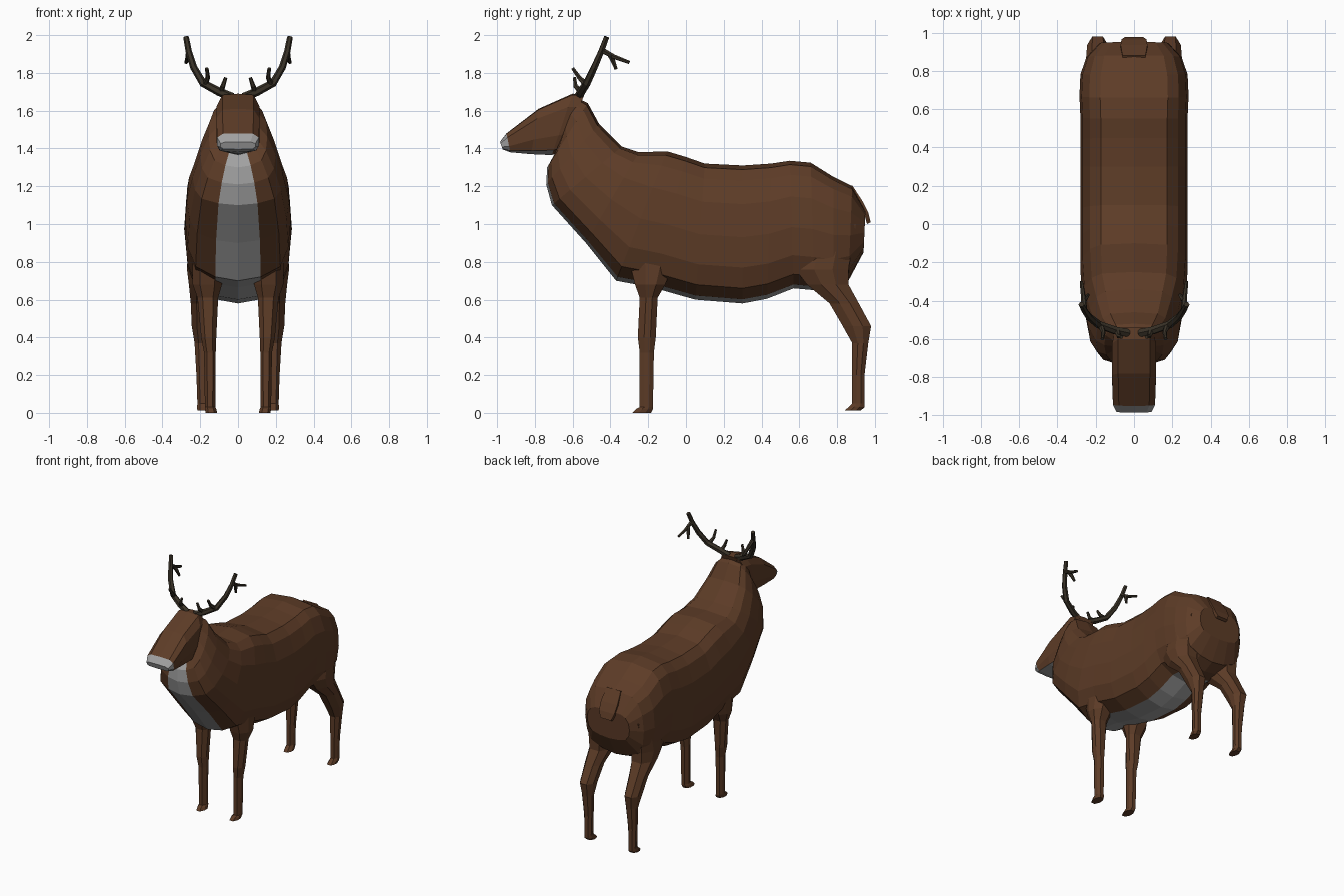
import bpy, bmesh
from mathutils import Vector


def material(name, rgb):
    m = bpy.data.materials.new(name)
    m.diffuse_color = (*rgb, 1)
    return m


BROWN = material("brown_fur", (0.11, 0.045, 0.02))
GREY = material("pale_grey_fur", (0.36, 0.36, 0.36))
ANTLER = material("dark_antler", (0.04, 0.031, 0.02))


def loft(name, rings, mats, rule=None):
    """Skin closed rings of equal length; rule(face, row, column) picks the colour."""
    bm = bmesh.new()
    rows = [[bm.verts.new(p) for p in ring] for ring in rings]
    n = len(rows[0])
    made = []
    for i in range(len(rows) - 1):
        for j in range(n):
            k = (j + 1) % n
            f = bm.faces.new((rows[i][j], rows[i][k], rows[i + 1][k], rows[i + 1][j]))
            made.append((f, i, j))
    made.append((bm.faces.new(rows[0]), -1, 0))
    made.append((bm.faces.new(rows[-1]), len(rows), 0))
    bm.normal_update()
    bmesh.ops.recalc_face_normals(bm, faces=bm.faces[:])
    if rule:
        for f, i, j in made:
            f.material_index = rule(f, i, j)
    me = bpy.data.meshes.new(name)
    bm.to_mesh(me)
    bm.free()
    for m in mats:
        me.materials.append(m)
    ob = bpy.data.objects.new(name, me)
    bpy.context.collection.objects.link(ob)
    return ob


def section(station, half):
    """Mirrored cross-section hung between a top and a bottom point."""
    ty, tz, by, bz, w = station
    right = [(x * w, ty + (by - ty) * t, tz + (bz - tz) * t) for x, t in half]
    left = [(-x, y, z) for x, y, z in right[-2:0:-1]]
    return right + left


# Body and neck: top y, top z, bottom y, bottom z, half width
body_stations = [
    (-0.58, 1.67, -0.69, 1.37, 0.11),
    (-0.52, 1.64, -0.735, 1.30, 0.155),
    (-0.46, 1.53, -0.74, 1.21, 0.20),
    (-0.34, 1.41, -0.71, 1.10, 0.24),
    (-0.25, 1.38, -0.53, 0.90, 0.27),
    (-0.10, 1.385, -0.37, 0.70, 0.28),
    (0.00, 1.355, -0.18, 0.665, 0.28),
    (0.10, 1.32, 0.05, 0.60, 0.28),
    (0.30, 1.31, 0.30, 0.58, 0.28),
    (0.45, 1.32, 0.43, 0.605, 0.28),
    (0.55, 1.335, 0.57, 0.66, 0.28),
    (0.66, 1.325, 0.68, 0.65, 0.285),
    (0.78, 1.25, 0.78, 0.66, 0.28),
    (0.88, 1.20, 0.86, 0.70, 0.25),
    (0.95, 1.07, 0.94, 0.85, 0.18),
]
body_half = [(0, 0), (0.62, 0.03), (0.82, 0.11), (0.96, 0.28), (1, 0.52),
             (0.95, 0.74), (0.8, 0.89), (0.43, 0.97), (0, 1)]
loft("body", [section(s, body_half) for s in body_stations], [BROWN, GREY],
     lambda f, i, j: int(j in (7, 8) and 0 <= i < 11))

# Head with pale muzzle tip and chin
head_stations = [
    (-0.54, 1.685, -0.64, 1.39, 0.10),
    (-0.60, 1.69, -0.71, 1.365, 0.115),
    (-0.78, 1.61, -0.82, 1.37, 0.115),
    (-0.95, 1.48, -0.93, 1.38, 0.11),
    (-0.985, 1.435, -0.97, 1.395, 0.092),
]
head_half = [(0, 0), (0.72, 0.02), (1, 0.22), (1, 0.68), (0.85, 0.92), (0, 1)]
loft("head", [section(s, head_half) for s in head_stations], [BROWN, GREY],
     lambda f, i, j: int(i >= 3 or (j in (4, 5) and i >= 1)))


# Legs: z, front y, back y, inner x, outer x
def leg(name, side, levels):
    rings = []
    for z, y0, y1, x0, x1 in levels:
        ym, dy = (y0 + y1) / 2, (y1 - y0) / 2
        xm, dx = (x0 + x1) / 2, (x1 - x0) / 2
        rings.append([(side * (xm + a * dx), ym + b * dy, z) for a, b in
                      ((-0.5, -1), (0.5, -1), (1, -0.3), (1, 0.4),
                       (0.5, 1), (-0.5, 1), (-1, 0.4), (-1, -0.3))])
    loft(name, rings, [BROWN])


front_levels = [
    (0.80, -0.30, -0.06, 0.08, 0.24), (0.68, -0.27, -0.11, 0.085, 0.24),
    (0.61, -0.245, -0.15, 0.105, 0.215), (0.40, -0.255, -0.16, 0.115, 0.195),
    (0.32, -0.245, -0.17, 0.118, 0.18), (0.03, -0.245, -0.175, 0.12, 0.175),
    (0.02, -0.265, -0.175, 0.115, 0.175), (0.0, -0.285, -0.185, 0.11, 0.172)]
hind_levels = [
    (1.00, 0.64, 0.90, 0.12, 0.26), (0.76, 0.58, 0.86, 0.09, 0.27),
    (0.68, 0.64, 0.86, 0.10, 0.26), (0.58, 0.76, 0.915, 0.125, 0.25),
    (0.46, 0.83, 0.98, 0.135, 0.245), (0.37, 0.88, 0.965, 0.145, 0.23),
    (0.20, 0.88, 0.945, 0.155, 0.22), (0.05, 0.88, 0.945, 0.16, 0.215),
    (0.03, 0.86, 0.945, 0.158, 0.217), (0.012, 0.84, 0.925, 0.155, 0.215)]
for side, label in ((1, "right"), (-1, "left")):
    leg("front_leg_" + label, side, front_levels)
    leg("hind_leg_" + label, side, hind_levels)


# Antlers: tapered tubes along short paths
def tube(name, side, path, r0, r1):
    pts = [Vector((side * x, y, z)) for x, y, z in path]
    rings = []
    for i, p in enumerate(pts):
        d = (pts[min(i + 1, len(pts) - 1)] - pts[max(i - 1, 0)]).normalized()
        u = d.cross(Vector((0, 1, 0))).normalized()
        v = d.cross(u)
        r = r0 + (r1 - r0) * i / (len(pts) - 1)
        rings.append([p + r * (a * u + b * v) for a, b in
                      ((1, 0), (0.5, 0.87), (-0.5, 0.87), (-1, 0), (-0.5, -0.87), (0.5, -0.87))])
    loft(name, rings, [ANTLER])


beam = [(0.03, -0.57, 1.67), (0.10, -0.555, 1.70), (0.185, -0.525, 1.745),
        (0.235, -0.485, 1.83), (0.26, -0.45, 1.91), (0.275, -0.42, 1.99)]
tines = {
    "brow_tine": [(0.09, -0.555, 1.70), (0.08, -0.585, 1.73), (0.065, -0.59, 1.775)],
    "middle_tine": [(0.175, -0.53, 1.74), (0.16, -0.565, 1.775), (0.165, -0.60, 1.825)],
    "rear_tine": [(0.26, -0.445, 1.92), (0.265, -0.38, 1.885), (0.275, -0.30, 1.855)],
    "rear_fork": [(0.263, -0.40, 1.895), (0.25, -0.385, 1.86), (0.24, -0.37, 1.82)],
}
for side, label in ((1, "right"), (-1, "left")):
    tube("antler_beam_" + label, side, beam, 0.024, 0.015)
    for name, path in tines.items():
        tube(name + "_" + label, side, path, 0.016, 0.009)

# Tail flap
tail = [(0.88, 1.205, 0.06), (0.935, 1.12, 0.07), (0.965, 1.06, 0.065), (0.978, 1.01, 0.045)]
loft("tail", [[(-w, y, z), (w, y, z), (w, y - 0.02, z - 0.01), (-w, y - 0.02, z - 0.01)]
              for y, z, w in tail], [BROWN])
